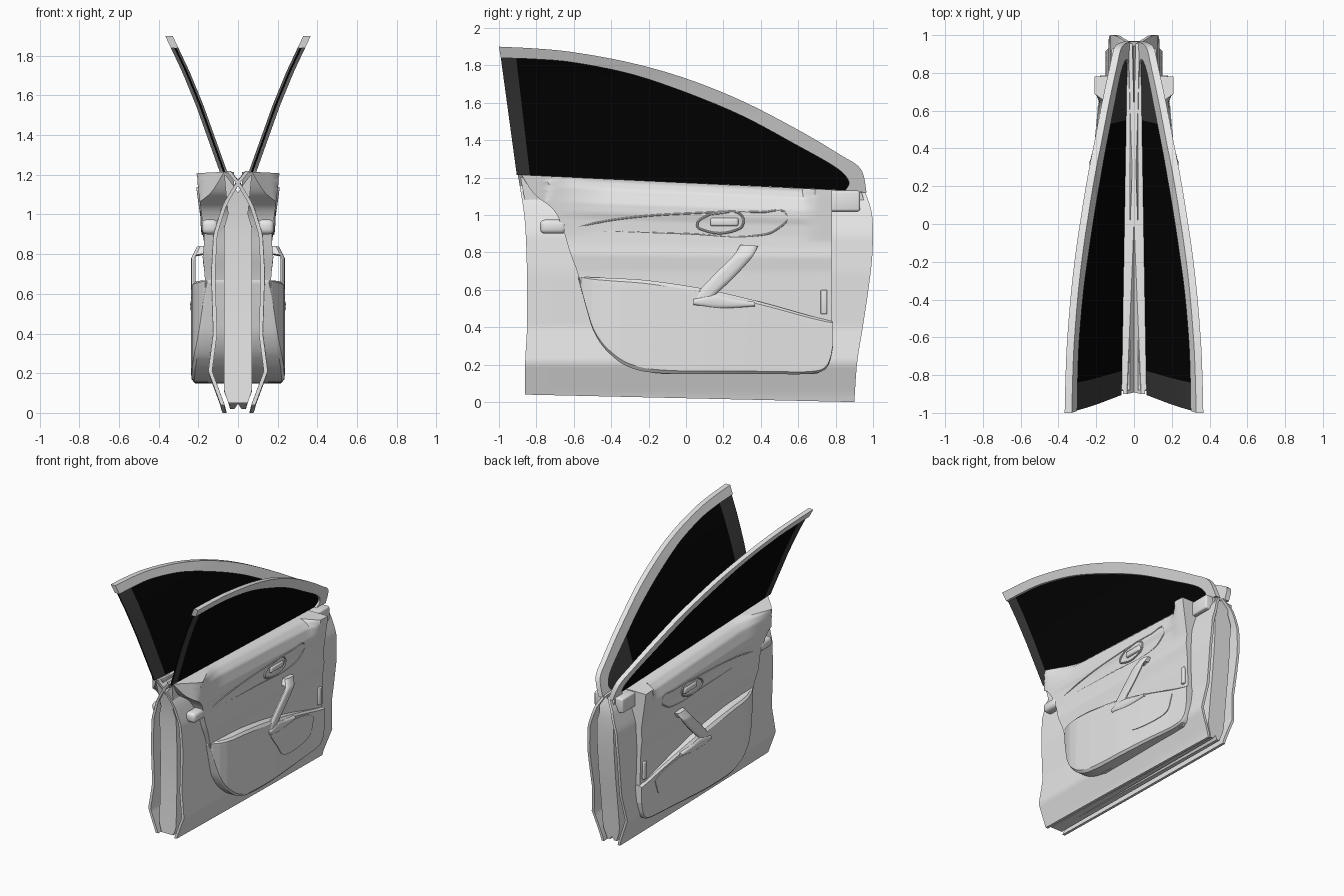
import bpy, bmesh, math

if "Cube" in bpy.data.objects:
    bpy.data.objects.remove(bpy.data.objects["Cube"])


def material(name, c):
    m = bpy.data.materials.new(name)
    m.diffuse_color = (c, c, c, 1)
    m.use_nodes = True
    m.node_tree.nodes["Principled BSDF"].inputs["Base Color"].default_value = m.diffuse_color
    return m


PAINT = material("light_grey", 0.8)
GLASS = material("black_glass", 0.001)
COVER = material("dark_grey_cover", 0.045)


def table(pts, t):
    """Linear lookup in (t, value) pairs."""
    if t <= pts[0][0]:
        return pts[0][1]
    for (a, va), (b, vb) in zip(pts, pts[1:]):
        if t <= b:
            return va + (vb - va) * (t - a) / (b - a)
    return pts[-1][1]


def spline(pts, t):
    """Smooth curve through (y, z) points, t from 0 to 1."""
    n = len(pts) - 1
    i = min(int(t * n), n - 1)
    f = t * n - i
    p1, p2 = pts[i], pts[i + 1]
    p0, p3 = pts[max(i - 1, 0)], pts[min(i + 2, n)]
    return [0.5 * (2 * b + (c - a) * f + (2 * a - 5 * b + 4 * c - d) * f * f
                   + (3 * b - a - 3 * c + d) * f ** 3)
            for a, b, c, d in zip(p0, p1, p2, p3)]


def finish(ob, mats):
    """Materials, smooth shading and the mirrored second door."""
    for m in mats:
        ob.data.materials.append(m)
    bpy.ops.object.select_all(action='DESELECT')
    ob.select_set(True)
    bpy.context.view_layer.objects.active = ob
    bpy.ops.object.shade_smooth_by_angle(angle=math.radians(32))
    ob.modifiers.new("second_door", 'MIRROR').use_mirror_merge = False
    return ob


def slab(name, a, b, front, back, nu=48, nv=12, mats=(PAINT,), rule=None):
    """Closed slab between edge curves a and b; front/back give x."""
    bm = bmesh.new()
    layers = []
    for fn in (front, back):
        rows = []
        for i in range(nu + 1):
            u = i / nu
            (ya, za), (yb, zb) = spline(a, u), spline(b, u)
            row = []
            for j in range(nv + 1):
                v = 0.5 - 0.5 * math.cos(math.pi * j / nv)
                y, z = ya + (yb - ya) * v, za + (zb - za) * v
                row.append(bm.verts.new((fn(y, z, v), y, z)))
            rows.append(row)
        layers.append(rows)
    F, B = layers
    for side, L in enumerate(layers):
        for i in range(nu):
            for j in range(nv):
                f = bm.faces.new((L[i][j], L[i + 1][j], L[i + 1][j + 1], L[i][j + 1]))
                if rule:
                    f.material_index = rule((i + .5) / nu, side)
    for i in range(nu):
        for j in (0, nv):
            bm.faces.new((F[i][j], F[i + 1][j], B[i + 1][j], B[i][j]))
    for j in range(nv):
        for i in (0, nu):
            bm.faces.new((F[i][j], F[i][j + 1], B[i][j + 1], B[i][j]))
    bmesh.ops.remove_doubles(bm, verts=bm.verts, dist=0.0003)
    bmesh.ops.recalc_face_normals(bm, faces=bm.faces)
    me = bpy.data.meshes.new(name)
    bm.to_mesh(me)
    bm.free()
    ob = bpy.data.objects.new(name, me)
    bpy.context.collection.objects.link(ob)
    return finish(ob, mats)


def tube(name, pts, r, cyclic=False):
    """Round bar through x, y, z points."""
    cu = bpy.data.curves.new(name, 'CURVE')
    cu.dimensions = '3D'
    cu.bevel_depth, cu.bevel_resolution, cu.use_fill_caps = r, 3, True
    sp = cu.splines.new('BEZIER')
    sp.bezier_points.add(len(pts) - 1)
    for p, co in zip(sp.bezier_points, pts):
        p.co = co
        p.handle_left_type = p.handle_right_type = 'AUTO'
    sp.use_cyclic_u = cyclic
    sp.resolution_u = 6
    ob = bpy.data.objects.new(name, cu)
    bpy.context.collection.objects.link(ob)
    bpy.ops.object.select_all(action='DESELECT')
    ob.select_set(True)
    bpy.context.view_layer.objects.active = ob
    bpy.ops.object.convert(target='MESH')
    return finish(bpy.context.object, (PAINT,))


def block(name, x, y, z, bevel=0.012):
    bm = bmesh.new()
    bmesh.ops.create_cube(bm, size=1)
    for v in bm.verts:
        v.co = [(r[0] + r[1]) / 2 + c * (r[1] - r[0]) for r, c in zip((x, y, z), v.co)]
    bmesh.ops.bevel(bm, geom=bm.edges[:], offset=bevel, segments=3, affect='EDGES', profile=0.5)
    me = bpy.data.meshes.new(name)
    bm.to_mesh(me)
    bm.free()
    ob = bpy.data.objects.new(name, me)
    bpy.context.collection.objects.link(ob)
    return finish(ob, (PAINT,))


# Outer skin on -x, a bent sheet with a crease low down
SKIN = [(0, -.08), (.04, -.09), (.21, -.153), (.4, -.128), (.7, -.138), (.9, -.127),
        (1.05, -.08), (1.15, -.02), (1.22, .035)]


def skin(off):
    return lambda y, z, v: table(SKIN, z) + .004 * y * y + off


slab("outer_skin",
     [(-.86, .04), (-.86, .21), (-.85, .4), (-.85, .6), (-.853, .8), (-.865, 1.0), (-.9, 1.22)],
     [(.9, 0), (.915, .21), (.945, .4), (.975, .6), (.997, .8), (.995, 1.0), (.955, 1.13)],
     skin(0), skin(.02), nu=42, nv=16)

# Inner door core, set in slightly from the skin edges
CORE = [(0, -.03), (.1, .035), (.5, .065), (1.0, .05), (1.2, .07)]
slab("door_core",
     [(-.845, .05), (-.835, .3), (-.83, .55), (-.835, .8), (-.85, 1.0), (-.885, 1.2)],
     [(.885, .02), (.915, .3), (.945, .55), (.965, .8), (.965, 1.0), (.94, 1.12)],
     lambda y, z, v: table(CORE, z),
     lambda y, z, v: max(-.07, table(SKIN, z) + .045), nu=30, nv=12)

# Window: curved sheet leaning in towards the cabin
LEAN = [(1.1, .03), (1.2, .065), (1.34, .115), (1.55, .19), (1.72, .26), (1.9, .345)]
ARC_IN = [(-.99, 1.84), (-.8, 1.833), (-.6, 1.815), (-.3, 1.755), (0, 1.655), (.3, 1.53),
          (.58, 1.38), (.8, 1.255), (.87, 1.18), (.85, 1.13)]
ARC_OUT = [(-1, 1.9), (-.8, 1.89), (-.6, 1.87), (-.3, 1.815), (0, 1.73), (.3, 1.61),
           (.6, 1.455), (.82, 1.325), (.935, 1.245), (.965, 1.12)]
SILL = [(y, 1.215 - .047 * (y + .9)) for y in
        (-.905, -.74, -.55, -.27, .02, .31, .6, .78, .84, .85)]


def lean(off):
    return lambda y, z, v: table(LEAN, z) + off


slab("window_glass", SILL, ARC_IN, lean(.005), lean(-.005), nu=90, nv=14, mats=(GLASS, COVER),
     rule=lambda u, side: int(u < .055 or (side == 1 and (u < .085 or u > .642))))
slab("window_frame", ARC_IN, ARC_OUT, lean(.022), lean(-.016), nu=60, nv=4)

# Inner trim panel with sloping sill, chamfered rear end and flared front corner
TRIM = [(.15, .15), (.6, .165), (.7, .168), (.79, .178), (.85, .172), (.92, .17), (.99, .173),
        (1.03, .182), (1.08, .182), (1.16, .16), (1.2, .12), (1.215, .08)]


def trim_x(y, z, v):
    zs = z + .047 * (y + .88) * min(max((z - .7) / .4, 0), 1)
    x = table(TRIM, zs)
    flare = max(min((-.45 - y) / .27, 1), min((y - .62) / .06, 1), 0)
    if zs > .88:
        x += flare * max(.17 + (zs - .88) * .12 - x, 0)
    if zs > 1.0:
        x = min(x, .07 + max(y + .88, 0) * .95)
    return x


slab("trim_panel",
     [(-.15, .15), (-.33, .2), (-.44, .3), (-.5, .4), (-.57, .66), (-.62, .8), (-.66, .93),
      (-.71, 1.03), (-.81, 1.11), (-.88, 1.215)],
     [(.7, .15), (.76, .2), (.78, .3), (.78, .4), (.78, .64), (.78, .78), (.78, .9),
      (.78, 1.0), (.78, 1.07), (.78, 1.135)],
     trim_x, lambda y, z, v: .02, nu=90, nv=40)

# Storage pocket bulging from the lower trim, thinning towards the hinge end
BULGE = [(-.575, .155), (-.55, .175), (-.5, .2), (-.44, .22), (-.36, .232), (-.2, .236),
         (.1, .23), (.35, .212), (.6, .188), (.8, .178)]
slab("door_pocket",
     [(-.575, .67), (-.53, .668), (-.48, .666), (-.4, .663), (-.2, .65), (.1, .605), (.4, .535),
      (.65, .465), (.76, .437), (.785, .43)],
     [(-.575, .66), (-.53, .49), (-.49, .37), (-.42, .27), (-.3, .185), (-.1, .152), (.4, .15),
      (.67, .152), (.755, .19), (.787, .3)],
     lambda y, z, v: table(BULGE, y) - .015 * max(0, 1 - min(v, 1 - v) / .04),
     lambda y, z, v: .05, nu=70, nv=24)

# Speaker cover plate on the pocket
slab("speaker_cover", [(.06, .515), (.2, .53), (.37, .51), (.55, .47), (.64, .42)],
     [(.06, .50), (.14, .4), (.25, .29), (.56, .29), (.63, .39)],
     lambda y, z, v: table(BULGE, y) + .005, lambda y, z, v: table(BULGE, y) - .004, nu=24, nv=8)

# V-shaped pull handle: long slanted bar and short lower bar
slab("pull_handle", [(.29, .84), (.25, .78), (.14, .67), (.05, .57), (.04, .52)],
     [(.385, .835), (.35, .77), (.25, .66), (.16, .575), (.12, .52)],
     lambda y, z, v: .236 - .03 * max(0, (z - .78) / .06) - .015 * (2 * v - 1) ** 4,
     lambda y, z, v: .212 if z < .8 else .15, nu=30, nv=10)
slab("handle_base", [(.04, .55), (.15, .575), (.25, .555), (.37, .535)],
     [(.04, .52), (.15, .502), (.25, .502), (.37, .512)],
     lambda y, z, v: .242 - .06 * max(0, y - .1) - .012 * (2 * v - 1) ** 4,
     lambda y, z, v: .18, nu=20, nv=8)

# Door release: bezel ring, lever and long wing line
tube("release_bezel", [(.18, .06, .945), (.182, .11, .995), (.182, .18, 1.01), (.182, .29, 1.005),
                       (.182, .305, .95), (.18, .27, .92), (.178, .09, .92)], .006, True)
block("release_lever", (.15, .19), (.13, .28), (.94, .985))
tube("wing_edge", [(.168, -.62, .93), (.176, -.35, .98), (.182, .05, 1.01), (.181, .4, 1.015),
                   (.178, .54, 1.0), (.172, .48, .92), (.168, .38, .89), (.167, 0, .9),
                   (.165, -.6, .92)], .005)

# Lock knob, switch plate and mirror corner cover
block("lock_knob", (.1, .182), (-.78, -.64), (.9, .975), .025)
block("switch_plate", (.15, .178), (.72, .755), (.47, .6), .006)
block("mirror_corner", (.03, .12), (.77, .93), (1.02, 1.13))
